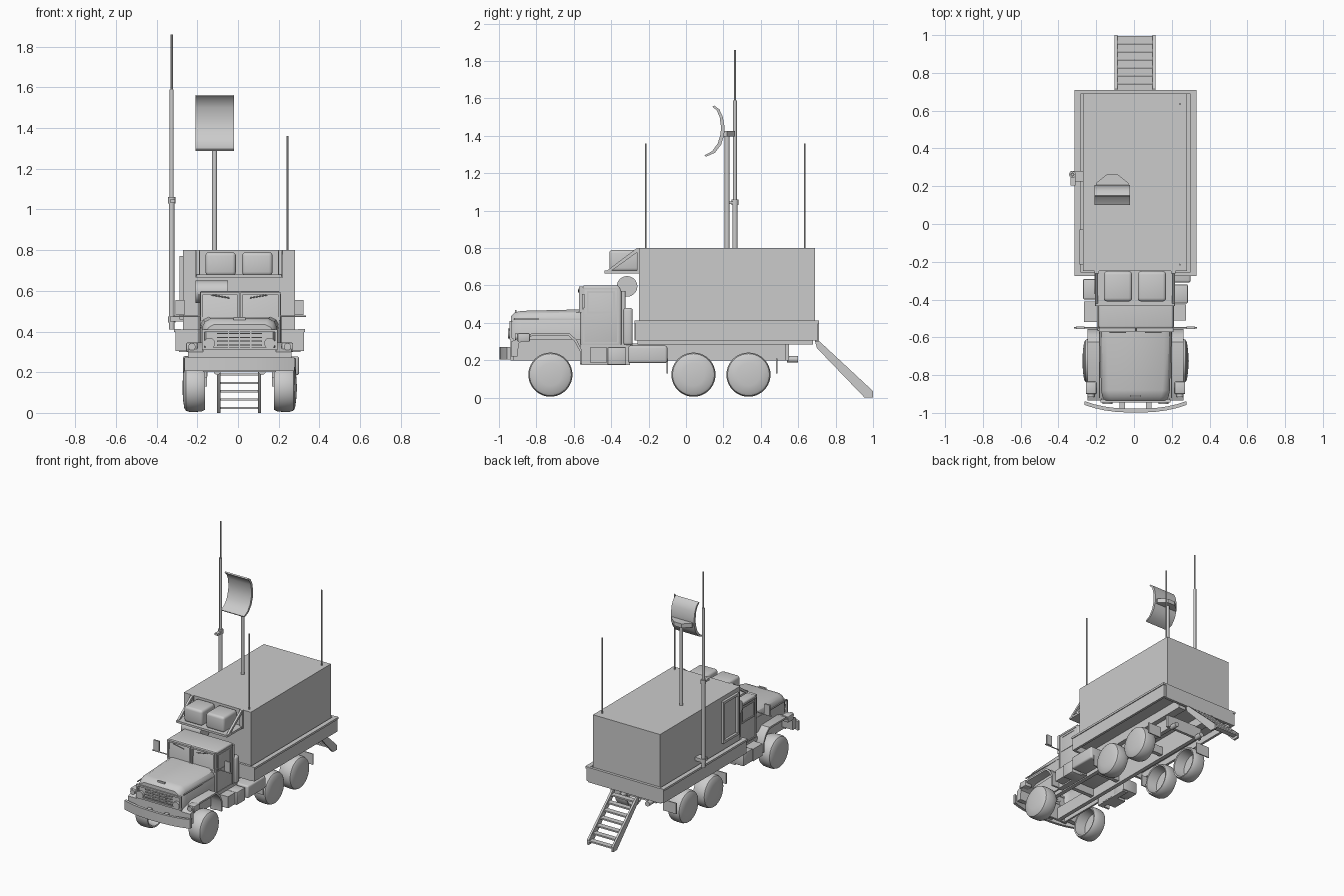
import bpy, bmesh, math
from mathutils import Vector

if "Cube" in bpy.data.objects:
    bpy.data.objects.remove(bpy.data.objects["Cube"])

CX = 0.008  # truck centre line


def finish(name, bm, bevel=0.0, segs=2):
    bmesh.ops.remove_doubles(bm, verts=bm.verts, dist=1e-6)
    bmesh.ops.recalc_face_normals(bm, faces=bm.faces)
    if bevel:
        bmesh.ops.bevel(bm, geom=bm.edges[:], offset=bevel, segments=segs,
                        profile=0.5, affect='EDGES', clamp_overlap=True)
    me = bpy.data.meshes.new(name)
    bm.to_mesh(me)
    bm.free()
    for p in me.polygons:
        p.use_smooth = True
    me.set_sharp_from_angle(angle=math.radians(35))
    ob = bpy.data.objects.new(name, me)
    bpy.context.collection.objects.link(ob)
    return ob


def prism(name, pts, axis, a, b, bevel=0.0, segs=2):
    put = {'x': lambda p, t: (t, p[0], p[1]),
           'y': lambda p, t: (p[0], t, p[1]),
           'z': lambda p, t: (p[0], p[1], t)}[axis]
    bm = bmesh.new()
    lo = [bm.verts.new(put(p, a)) for p in pts]
    hi = [bm.verts.new(put(p, b)) for p in pts]
    bm.faces.new(lo)
    bm.faces.new(hi)
    n = len(pts)
    for i in range(n):
        j = (i + 1) % n
        bm.faces.new((lo[i], lo[j], hi[j], hi[i]))
    return finish(name, bm, bevel, segs)


def box(name, x0, x1, y0, y1, z0, z1, bevel=0.0, segs=2):
    return prism(name, [(x0, y0), (x1, y0), (x1, y1), (x0, y1)], 'z', z0, z1, bevel, segs)


def rod(name, p, q, r, n=16):
    p, q = Vector(p), Vector(q)
    bm = bmesh.new()
    bmesh.ops.create_cone(bm, cap_ends=True, segments=n, radius1=r, radius2=r, depth=(q - p).length)
    bm.transform((q - p).to_track_quat('Z', 'Y').to_matrix().to_4x4())
    bmesh.ops.translate(bm, verts=bm.verts, vec=(p + q) / 2)
    return finish(name, bm)


def frame(name, axis, t0, t1, a0, a1, b0, b1, w):
    # four bars round a rectangular opening
    for i, (c0, c1, d0, d1) in enumerate([(a0, a1, b0, b0 + w), (a0, a1, b1 - w, b1),
                                          (a0, a0 + w, b0 + w, b1 - w), (a1 - w, a1, b0 + w, b1 - w)]):
        prism(f"{name}_{i}", [(c0, d0), (c1, d0), (c1, d1), (c0, d1)], axis, t0, t1)


def wheel(name, x, y, side):
    # hollow on the inner side, gently domed outside
    prof = [(.03, 0), (.025, .085), (-.05, .098), (-.052, .108), (-.035, .116), (-.01, .118),
            (.025, .118), (.042, .112), (.05, .10), (.056, .06), (.06, 0)]
    bm = bmesh.new()
    vs = [bm.verts.new((x + side * a, y, .123 + r)) for a, r in prof]
    es = [bm.edges.new((vs[i], vs[i + 1])) for i in range(len(vs) - 1)]
    bmesh.ops.spin(bm, geom=vs + es, cent=(x, y, .123), axis=(1, 0, 0),
                   angle=2 * math.pi, steps=40)
    finish(name, bm)


def pair(a, b):
    # mirrored x ranges either side of the centre line
    return [(s, *sorted((CX + s * a, CX + s * b))) for s in (-1, 1)]


# shelter and cargo bed
box("shelter", -.27, .28, -.25, .69, .395, .80)
box("bed_floor", -.295, .31, -.265, .695, .35, .395)
for s, a, b in pair(.298, .316):
    box("bed_side", a, b, -.27, .705, .305, .405)
for s, a, b in pair(.288, .322):
    box("bed_lip", a, b, -.275, .71, .397, .412)
box("bed_front", -.29, .306, -.275, -.258, .305, .41)
box("bed_tail", -.29, .306, .69, .71, .30, .41)

# front cooling units with shelf and braces
box("unit_shelf", -.205, .215, -.435, -.25, .665, .68)
for x0, x1 in ((-.16, -.01), (.02, .17)):
    box("cooling_unit", x0, x1, -.41, -.25, .675, .79, .018, 3)
for x in (-.198, .208):
    prism("unit_brace", [(-.435, .67), (-.41, .67), (-.25, .785), (-.25, .80), (-.262, .80)], 'x', x - .008, x + .008)
    box("unit_bracket", x - .012, x + .012, -.262, -.25, .665, .80)

# left wall hatch frame
frame("hatch_frame", 'x', -.288, -.27, -.215, -.03, .46, .77, .018)

# cab
prism("cab", [(-.565, .27), (-.565, .455), (-.553, .60), (-.36, .60), (-.345, .57), (-.345, .27)],
      'x', CX - .195, CX + .2, .012, 3)
frame("windscreen_left", 'y', -.571, -.55, -.185, .008, .455, .595, .012)
frame("windscreen_right", 'y', -.571, -.55, .012, .208, .455, .595, .012)
for s, a, b in pair(.197, .203):
    frame("door_edge", 'x', a, b, -.55, -.36, .29, .585, .008)
    frame("door_window", 'x', a, b, -.53, -.38, .45, .57, .01)
for s, a, b in pair(.27, .315):
    rod("wiper", (CX + s * .14, -.573, .58), (CX + s * .05, -.575, .565), .003, n=6)
    rod("mirror_arm", (CX + s * .19, -.55, .475), (CX + s * .326, -.55, .475), .004, n=8)
    box("mirror", a, b, -.555, -.543, .48, .555)
rod("air_cleaner", (-.21, -.315, .595), (-.05, -.315, .595), .055, n=32)
box("intake_duct", .15, .215, -.335, -.285, .28, .48, .015, 3)
rod("exhaust_stack", (.19, -.335, .27), (.19, -.335, .57), .012)
box("cab_rear_deck", -.18, .2, -.345, -.285, .27, .30)

# bonnet, open underneath
bm = bmesh.new()
rings = []
for y, w, zs in ((-.935, .165, .435), (-.915, .175, .456), (-.88, .182, .464), (-.56, .192, .472)):
    sec = [(-w, .31), (-w, zs - .04), (-w + .012, zs - .015), (-w + .04, zs)]
    sec += [(-px, pz) for px, pz in reversed(sec)]
    rings.append([bm.verts.new((CX + px, y, pz)) for px, pz in sec])
for r0, r1 in zip(rings, rings[1:]):
    for i in range(7):
        bm.faces.new((r0[i], r0[i + 1], r1[i + 1], r1[i]))
bm.faces.new(rings[0])
finish("bonnet", bm)

# grille and nose
for s, a, b in pair(.187, .193):
    box("bonnet_seam", a, b, -.92, -.565, .415, .422)
for s, a, b in pair(.155, .168):
    box("engine_side", a, b, -.93, -.56, .20, .34)
box("nose_panel", CX - .18, CX + .18, -.937, -.92, .20, .32)
frame("grille_surround", 'y', -.945, -.93, CX - .185, CX + .185, .31, .41, .012)
for i in range(4):
    z = .33 + i * .019
    box("grille_bar", CX - .11, CX + .11, -.943, -.93, z, z + .006)
for i in range(3):
    x = CX - .055 + i * .055
    box("grille_post", x - .003, x + .003, -.942, -.93, .32, .40)
box("bonnet_handle", CX - .03, CX + .03, -.915, -.905, .455, .468)

# front wings, lights, bumper
outer = [(-.935, .22), (-.935, .30), (-.90, .315), (-.82, .345), (-.625, .345), (-.585, .31), (-.555, .25), (-.555, .18)]
inner = [(-.568, .18), (-.568, .25), (-.597, .302), (-.63, .332), (-.82, .332), (-.895, .29), (-.90, .22)]
for s, a, b in pair(.16, .255):
    prism("front_wing", outer + inner, 'x', a, b)
    hx = CX + s * .148
    rod("headlight", (hx, -.93, .342), (hx, -.952, .342), .027, n=24)
    lx = CX + s * .235
    box("marker_box", lx - .028, lx + .028, -.90, -.835, .30, .345, .005)
    rod("marker_light", (lx, -.895, .325), (lx, -.915, .325), .018)
for s, a, b in pair(.055, .085):
    box("bumper_mount", a, b, -.985, -.92, .215, .262)
front = [(CX + .27 * t / 5, -.998 + .04 * abs(t / 5) ** 2.5) for t in range(-5, 6)]
prism("front_bumper", front + [(x, y + .02) for x, y in reversed(front)], 'z', .205, .272)

# chassis
for s, a, b in pair(.095, .125):
    box("frame_rail", a, b, -.92, .55, .20, .29)
for s, a, b in pair(.10, .16):
    box("bed_bearer", a, b, -.26, .68, .285, .352)
for s, a, b in pair(.16, .27):
    for y in (-.10, .485):
        box("mud_flap", a, b, y - .004, y + .004, .13, .21)
    rod("tow_hook", (CX + s * .11, .54, .205), (CX + s * .11, .60, .205), .018)
    for y in (-.725, .04, .334):
        wheel("wheel", CX + s * .222, y, s)
for y in (-.55, -.28, .187, .53):
    box("cross_member", CX - .10, CX + .10, y - .015, y + .015, .215, .275)
box("rear_cross_bar", -.14, .156, .53, .55, .20, .29)

# side tanks and steps
box("fuel_tank", .17, .30, -.31, -.10, .185, .278, .012, 3)
box("tool_box", .17, .275, -.51, -.425, .185, .27)
box("battery_box", .17, .285, -.42, -.32, .175, .27, .006)
box("left_step_box", -.265, -.15, -.52, -.41, .18, .27)
box("left_locker", -.27, -.15, -.40, -.29, .185, .28, .01)
for s, a, b in pair(.16, .20):
    box("sill", a, b, -.565, -.30, .175, .285)

# rear boarding ladder
for x in (-.10, .10):
    prism("ladder_rail", [(.69, .30), (.70, .265), (.955, .0), (1.0, .0), (1.0, .035), (.715, .30)],
          'x', x - .002, x + .013)
for i in range(7):
    t = (i + .5) / 6.6
    y, z = .70 + t * .28, .29 - t * .27
    box("ladder_step", -.095, .105, y - .02, y + .02, z - .005, z + .006)

# dish antenna
rod("dish_mast", (-.115, .22, .79), (-.115, .22, 1.42), .013)
arc = [(.10, 1.296), (.14, 1.318), (.17, 1.36), (.185, 1.41), (.187, 1.45), (.18, 1.50), (.165, 1.535), (.142, 1.555)]
back = [(.15, 1.562), (.178, 1.542), (.196, 1.504), (.206, 1.45), (.204, 1.405), (.188, 1.353), (.154, 1.309), (.106, 1.288)]
prism("dish_reflector", arc + back, 'x', -.21, -.02)
prism("dish_bracket", [(-.2, .198), (-.03, .198), (-.03, .218), (-.085, .262), (-.145, .262), (-.2, .218)],
      'z', 1.395, 1.425)

# tall telescopic mast on left
MX, MY = -.326, .262
rod("mast_lower", (MX, MY, .41), (MX, MY, 1.05), .014)
rod("mast_middle", (MX, MY, 1.04), (MX, MY, 1.59), .010)
rod("mast_tip", (MX, MY, 1.58), (MX, MY, 1.86), .006, n=10)
for z in (.46, 1.045):
    rod("mast_collar", (MX, MY, z - .015), (MX, MY, z + .015), .018)
box("mast_clamp", -.335, -.31, .205, .27, 1.035, 1.05)
box("mast_foot_bracket", -.335, -.265, .225, .28, .45, .475)

# whip antennas
for y in (-.215, .635):
    rod("whip_antenna", (.243, y, .795), (.243, y, 1.36), .005, n=10)
